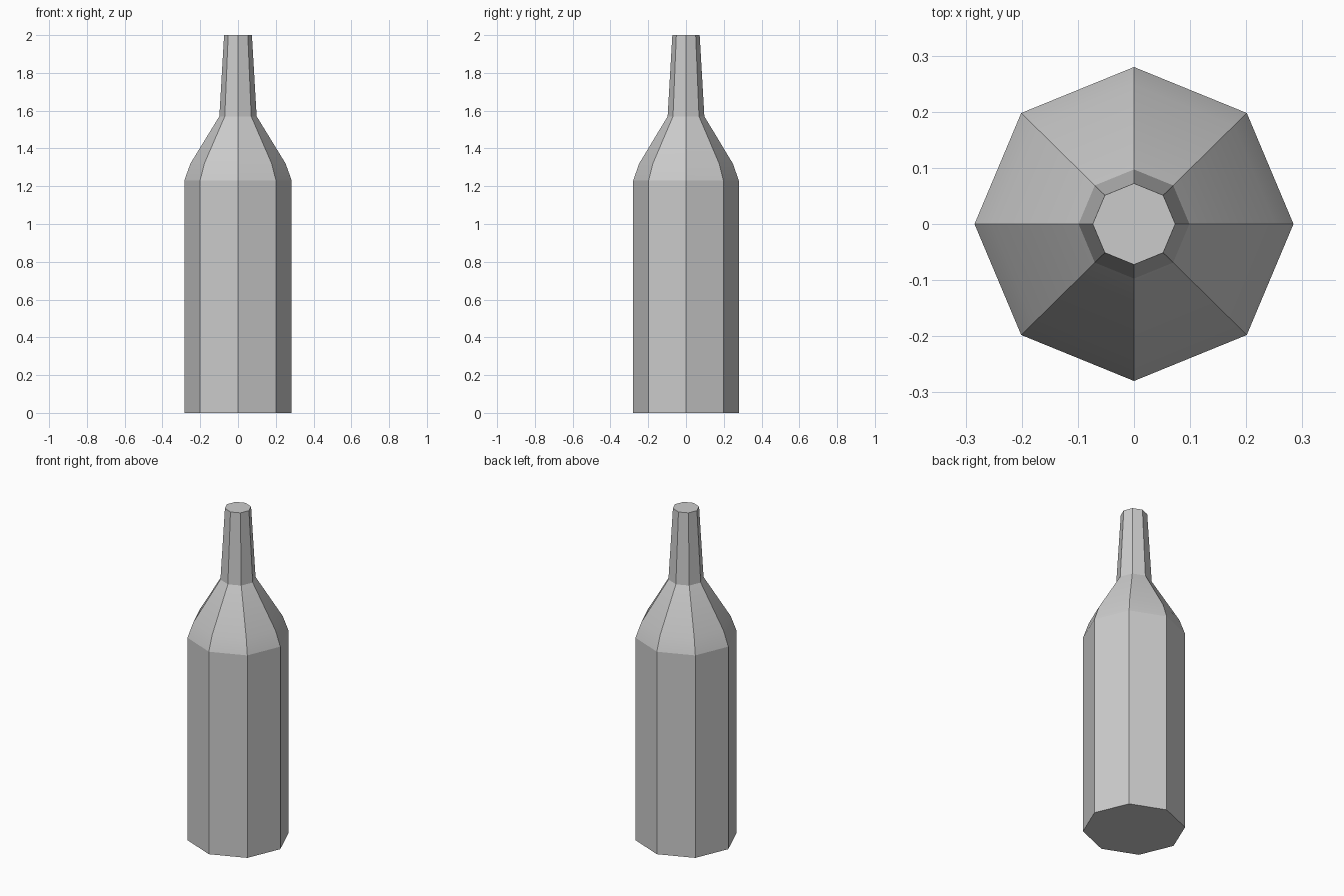
import bpy, bmesh
from math import cos, sin, pi, radians

if "Cube" in bpy.data.objects:
    bpy.data.objects.remove(bpy.data.objects["Cube"])

SIDES = 8
RX, RY = 1.008, 0.992  # very slightly oval plan

# bottle outline from base to mouth: (radius, height)
profile = [(0.282, 0), (0.282, 1.23), (0.25, 1.32), (0.098, 1.57), (0.073, 2.0)]

bm = bmesh.new()
rings = [[bm.verts.new((r * RX * cos(2 * pi * i / SIDES),
                        r * RY * sin(2 * pi * i / SIDES), z))
          for i in range(SIDES)] for r, z in profile]

# walls: body, shoulder and neck
for low, high in zip(rings, rings[1:]):
    for i in range(SIDES):
        j = (i + 1) % SIDES
        bm.faces.new((low[i], low[j], high[j], high[i]))

# base and mouth caps
bm.faces.new(rings[0][::-1])
bm.faces.new(rings[-1])

mesh = bpy.data.meshes.new("bottle")
bm.to_mesh(mesh)
bm.free()
bottle = bpy.data.objects.new("bottle", mesh)
bpy.context.collection.objects.link(bottle)

# soft shading only across the two shoulder bands
bpy.context.view_layer.objects.active = bottle
bottle.select_set(True)
bpy.ops.object.shade_smooth_by_angle(angle=radians(15))
